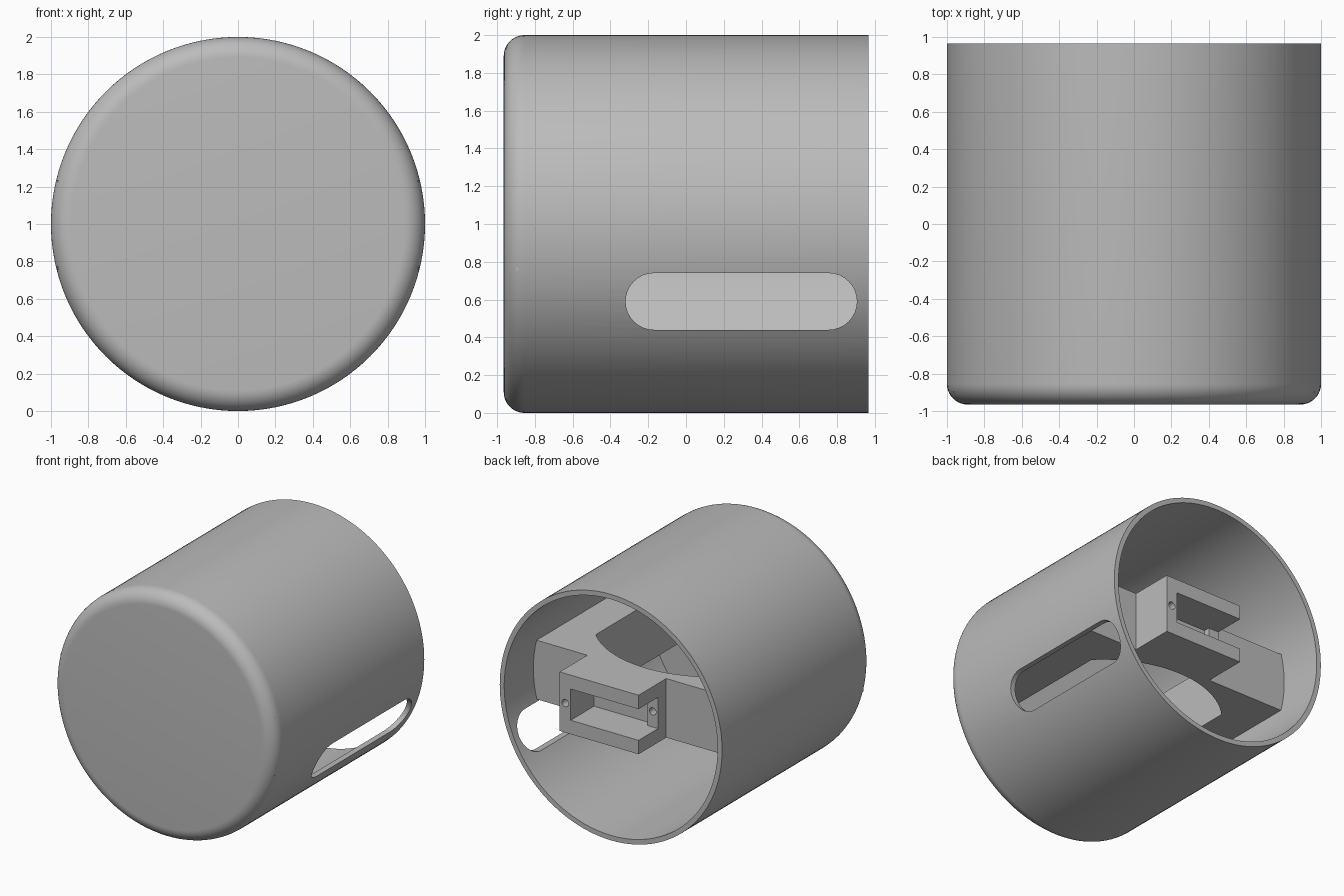
import bpy, bmesh, math
from mathutils import Vector, Matrix

if "Cube" in bpy.data.objects:
    bpy.data.objects.remove(bpy.data.objects["Cube"], do_unlink=True)

grey = bpy.data.materials.new("plain grey")
grey.use_nodes = True
grey.diffuse_color = (0.5, 0.5, 0.5, 1)
grey.node_tree.nodes["Principled BSDF"].inputs["Base Color"].default_value = (0.5, 0.5, 0.5, 1)


def finish(name, bm):
    bmesh.ops.recalc_face_normals(bm, faces=bm.faces)
    mesh = bpy.data.meshes.new(name)
    bm.to_mesh(mesh)
    bm.free()
    mesh.materials.append(grey)
    ob = bpy.data.objects.new(name, mesh)
    bpy.context.collection.objects.link(ob)
    return ob


def prism(name, outline, direction):
    """Extrude a closed outline along a direction."""
    bm = bmesh.new()
    face = bm.faces.new([bm.verts.new(p) for p in outline])
    ext = bmesh.ops.extrude_face_region(bm, geom=[face], use_keep_orig=True)
    moved = [g for g in ext["geom"] if isinstance(g, bmesh.types.BMVert)]
    bmesh.ops.translate(bm, verts=moved, vec=direction)
    return finish(name, bm)


def box(name, x0, x1, y0, y1, z0, z1):
    return prism(name, [(x0, y0, z0), (x1, y0, z0), (x1, y1, z0), (x0, y1, z0)], (0, 0, z1 - z0))


def activate(ob):
    bpy.ops.object.select_all(action='DESELECT')
    ob.select_set(True)
    bpy.context.view_layer.objects.active = ob


def cut(ob, cutter):
    cutter.hide_render = True
    mod = ob.modifiers.new("cut", 'BOOLEAN')
    mod.operation, mod.solver, mod.object = 'DIFFERENCE', 'EXACT', cutter
    activate(ob)
    bpy.ops.object.modifier_apply(modifier=mod.name)
    bpy.data.objects.remove(cutter, do_unlink=True)


def smooth(ob):
    activate(ob)
    bpy.ops.object.shade_smooth_by_angle(angle=math.radians(30))


def arc(cx, cy, r, a0, a1, n):
    angles = [math.radians(a0 + (a1 - a0) * i / n) for i in range(n + 1)]
    return [(cx + r * math.cos(a), cy + r * math.sin(a)) for a in angles]


# Cup shell: closed front with a rounded edge, open back
OUT, IN, BACK, FLOOR, FILLET = 1.0, 0.96, 0.965, -0.885, 0.11
profile = [(0, -BACK)] + arc(OUT - FILLET, FILLET - BACK, FILLET, -90, 0, 10)
profile += [(OUT, BACK), (IN, BACK), (IN, FLOOR), (0, FLOOR)]
bm = bmesh.new()
verts = [bm.verts.new((r, y, 1)) for r, y in profile]
edges = [bm.edges.new(pair) for pair in zip(verts, verts[1:])]
bmesh.ops.spin(bm, geom=verts + edges, cent=(0, 0, 1), axis=(0, 1, 0),
               angle=math.tau, steps=128, use_duplicate=False)
bmesh.ops.remove_doubles(bm, verts=bm.verts, dist=0.0005)
shell = finish("cup_shell", bm)

# Rounded slot through the +x wall
slot = arc(0.755, 0.59, 0.15, -90, 90, 16) + arc(-0.17, 0.59, 0.15, 90, 270, 16)
cut(shell, prism("slot_cutter", [(0.5, y, z) for y, z in slot], (0.8, 0, 0)))
smooth(shell)

# Inner frame: two side rails joined by an arched bridge
Z0, Z1, BRIDGE = 0.755, 1.235, 0.59
side = math.degrees(math.acos(0.63 / 0.88))
outline = [(0.965, -0.9), (0.965, BRIDGE), (-0.965, BRIDGE), (-0.965, -0.9), (-0.63, -0.9)]
outline += arc(0, -0.355, 0.88, 180 - side, side, 32) + [(0.63, -0.9)]
frame = prism("inner_frame", [(x, y, Z0) for x, y in outline], (0, 0, Z1 - Z0))
smooth(frame)

# Holder block with a pocket, an open side notch and two screw holes
holder = box("holder_block", -0.235, 0.475, BRIDGE, 0.945, Z0, Z1)
cut(holder, box("pocket_cutter", -0.142, 0.376, 0.645, 1.1, 0.868, 1.122))
cut(holder, box("notch_cutter", -0.4, -0.1, 0.695, 1.1, 0.868, 1.122))
for x, y in ((0.425, 0.945), (-0.187, 0.695)):
    ring = arc(x, 0.995, 0.03, 0, 345, 23)
    cut(holder, prism("screw_cutter", [(px, y - 0.08, pz) for px, pz in ring], (0, 0.12, 0)))
smooth(holder)
